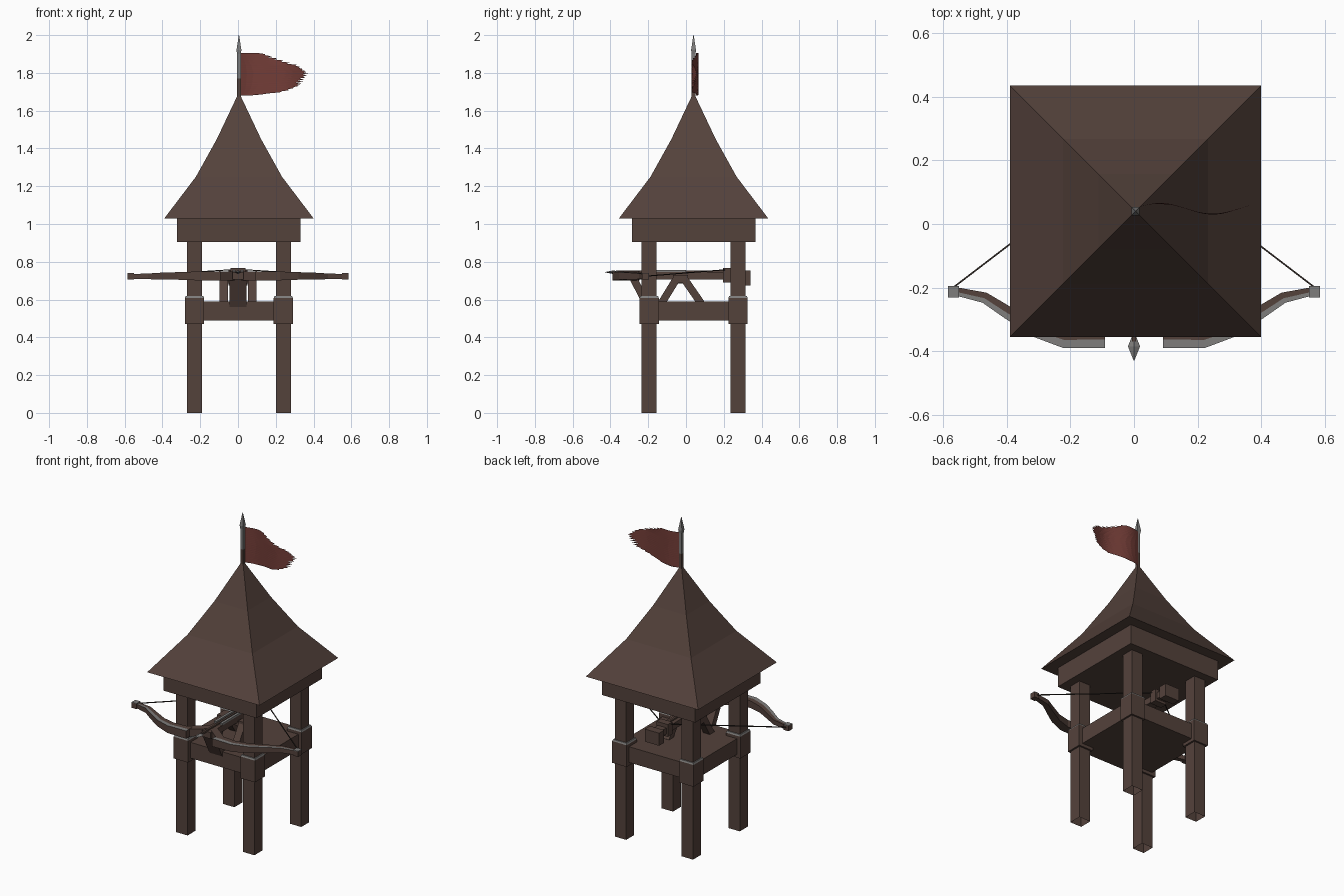
import bpy, bmesh, math, random
from mathutils import Vector

if "Cube" in bpy.data.objects:
    bpy.data.objects.remove(bpy.data.objects["Cube"])

random.seed(4)
CX, CY = 0.005, 0.04          # tower axis


def material(name, col):
    m = bpy.data.materials.new(name)
    m.diffuse_color = (*col, 1)
    m.use_nodes = True
    m.node_tree.nodes["Principled BSDF"].inputs["Base Color"].default_value = m.diffuse_color
    return m


WOOD = material("dark_wood", (0.088, 0.054, 0.044))
IRON = material("grey_iron", (0.21, 0.205, 0.20))
CLOTH = material("red_cloth", (0.17, 0.046, 0.038))
CORD = material("dark_cord", (0.03, 0.022, 0.018))


def finish(name, bm, mats, recalc=True):
    if recalc:
        bmesh.ops.recalc_face_normals(bm, faces=bm.faces)
    me = bpy.data.meshes.new(name)
    bm.to_mesh(me)
    bm.free()
    for m in mats:
        me.materials.append(m)
    ob = bpy.data.objects.new(name, me)
    bpy.context.collection.objects.link(ob)
    return ob


def sweep(name, rings, mats, rule=None, caps=(True, True)):
    """Skin a list of closed rings; rule(ring, side) picks the material."""
    bm = bmesh.new()
    vs = [[bm.verts.new(p) for p in r] for r in rings]
    n = len(rings[0])
    for i in range(len(rings) - 1):
        for j in range(n):
            k = (j + 1) % n
            f = bm.faces.new((vs[i][j], vs[i][k], vs[i + 1][k], vs[i + 1][j]))
            f.material_index = rule(i, j) if rule else 0
    if caps[0]:
        bm.faces.new(vs[0][::-1])
    if caps[1]:
        f = bm.faces.new(vs[-1])
        f.material_index = rule(len(rings) - 2, 0) if rule else 0
    return finish(name, bm, mats)


def tower(name, x, y, levels, mats, rule=None, caps=(True, True)):
    """Stack of squares given as (half width, height)."""
    rings = [[(x + sx * h, y + sy * h, z)
              for sx, sy in ((-1, -1), (1, -1), (1, 1), (-1, 1))] for h, z in levels]
    return sweep(name, rings, mats, rule, caps)


def box(name, x0, x1, y0, y1, z0, z1, mat=WOOD):
    rings = [[(x0, y0, z), (x1, y0, z), (x1, y1, z), (x0, y1, z)] for z in (z0, z1)]
    return sweep(name, rings, [mat])


def beam(name, a, b, w, d, mat=WOOD):
    """Rectangular bar from a to b: w across, d deep."""
    a, b = Vector(a), Vector(b)
    t = (b - a).normalized()
    u = Vector((1, 0, 0)) if abs(t.x) < 0.6 else Vector((0, 1, 0))
    u = (u - t * u.dot(t)).normalized()
    v = t.cross(u)
    rings = [[p + u * sx * w / 2 + v * sy * d / 2
              for sx, sy in ((-1, -1), (1, -1), (1, 1), (-1, 1))] for p in (a, b)]
    return sweep(name, rings, [mat])


# Four posts with collars that have worn iron rims
for sx in (-1, 1):
    for sy in (-1, 1):
        px, py = CX + sx * 0.235, CY + sy * 0.235
        tower("post", px, py, [(0.04, 0), (0.04, 0.95)], [WOOD], caps=(False, True))
        tower("post_collar", px, py, [(0.051, 0.47), (0.051, 0.608), (0.047, 0.618)],
              [WOOD, IRON], lambda i, j: int(i == 1))

# Platform, roof frame, flared roof
tower("platform", CX, CY, [(0.262, 0.49), (0.262, 0.59)], [WOOD])
tower("roof_frame", CX, CY, [(0.327, 0.905), (0.327, 1.04)], [WOOD])
tower("roof", CX, CY, [(0.395, 1.03), (0.228, 1.25), (0.117, 1.45), (0.008, 1.68)], [WOOD])

# Flag pole with spear tip
tower("flag_pole", CX, CY, [(0.01, 1.64), (0.01, 1.77), (0.01, 1.9), (0.013, 1.92), (0.001, 2.0)],
      [WOOD, IRON], lambda i, j: int(i > 0))

# Torn flag: rows end on a ragged outline
OUTLINE = [(1.68, 0.07), (1.70, 0.24), (1.735, 0.325), (1.80, 0.365),
           (1.84, 0.31), (1.87, 0.22), (1.905, 0.12)]


def reach(z):
    for (z0, x0), (z1, x1) in zip(OUTLINE, OUTLINE[1:]):
        if z <= z1 + 1e-6:
            return x0 + (x1 - x0) * (z - z0) / (z1 - z0)
    return OUTLINE[-1][1]


bm = bmesh.new()
ROWS, COLS = 40, 10
grid = []
for r in range(ROWS + 1):
    z = 1.68 + 0.225 * r / ROWS
    end = reach(z) + (0.008 if r % 2 else -random.uniform(0.005, 0.03))
    row = []
    for c in range(COLS + 1):
        x = 0.012 + (end - 0.012) * c / COLS
        row.append(bm.verts.new((x, 0.048 + 0.018 * math.sin(x * 19), z)))
    grid.append(row)
for r in range(ROWS):
    for c in range(COLS):
        bm.faces.new((grid[r][c], grid[r][c + 1], grid[r + 1][c + 1], grid[r + 1][c]))
finish("flag", bm, [CLOTH])

# Ballista stock, rails, end blocks
box("stock", -0.03, 0.03, -0.32, 0.33, 0.705, 0.745)
for s in (-1, 1):
    box("stock_rail", s * 0.022 - 0.008, s * 0.022 + 0.008, -0.2, 0.0, 0.745, 0.757, IRON)
box("trigger_block", -0.04, 0.04, 0.195, 0.24, 0.69, 0.768)
box("tail_block", -0.05, 0.05, 0.29, 0.342, 0.675, 0.755)

# Mount: side trestles and front brace
for s in (-1, 1):
    x = s * 0.075
    for y in (-0.13, 0.08):
        beam("trestle_leg", (x, -0.03 + (0.02 if y > 0 else -0.02), 0.71), (x, y, 0.58), 0.045, 0.04)
    box("trestle_head", x - 0.024, x + 0.024, -0.07, 0.01, 0.69, 0.73)
box("trestle_bar", -0.08, 0.08, -0.05, -0.01, 0.685, 0.715)
beam("front_brace", (0, -0.28, 0.715), (0, -0.205, 0.57), 0.09, 0.04)

# Bow arms: (x, y, half width, half height, height), front half of the top is iron
PATH = [(0.092, -0.36, 0.03, 0.025, 0.725), (0.22, -0.362, 0.028, 0.023, 0.725),
        (0.31, -0.332, 0.024, 0.02, 0.725), (0.40, -0.277, 0.02, 0.018, 0.724),
        (0.47, -0.232, 0.017, 0.015, 0.723), (0.56, -0.212, 0.013, 0.013, 0.722)]
for s in (-1, 1):
    rings = []
    for i, (x, y, w, h, z) in enumerate(PATH):
        a, b = PATH[max(i - 1, 0)], PATH[min(i + 1, len(PATH) - 1)]
        t = Vector((b[0] - a[0], b[1] - a[1])).normalized()
        n = Vector((t.y, -t.x))                     # points forward
        if i == 0:
            n = Vector((0, -1))
        rings.append([(s * (x + n.x * w * k), y + n.y * w * k, z + h * m)
                      for k, m in ((-1, -1), (1, -1), (1, 1), (0.1, 1), (-1, 1))])
    sweep("bow_arm", rings, [WOOD, IRON], lambda i, j: int(j == 2))
    beam("bow_root", (s * 0.015, -0.265, 0.725), (s * 0.115, -0.345, 0.725), 0.045, 0.046)
    # Bow tip with iron top plate
    xa, xb = sorted((s * 0.55, s * 0.585))
    box("bow_tip", xa, xb, -0.232, -0.195, 0.705, 0.737)
    box("bow_tip_plate", xa, xb, -0.232, -0.195, 0.737, 0.741, IRON)
    # Drawn string
    beam("bow_string", (s * 0.565, -0.197, 0.725), (0, 0.235, 0.76), 0.005, 0.005, CORD)

# Bolt with diamond head
box("bolt_shaft", -0.006, 0.006, -0.37, 0.21, 0.742, 0.754)
head = [(-0.345, 0.003), (-0.385, 0.019), (-0.43, 0.001)]
sweep("bolt_head", [[(-r, y, 0.745), (0, y, 0.745 - r * 0.5), (r, y, 0.745), (0, y, 0.745 + r * 0.5)]
                    for y, r in head], [IRON])
